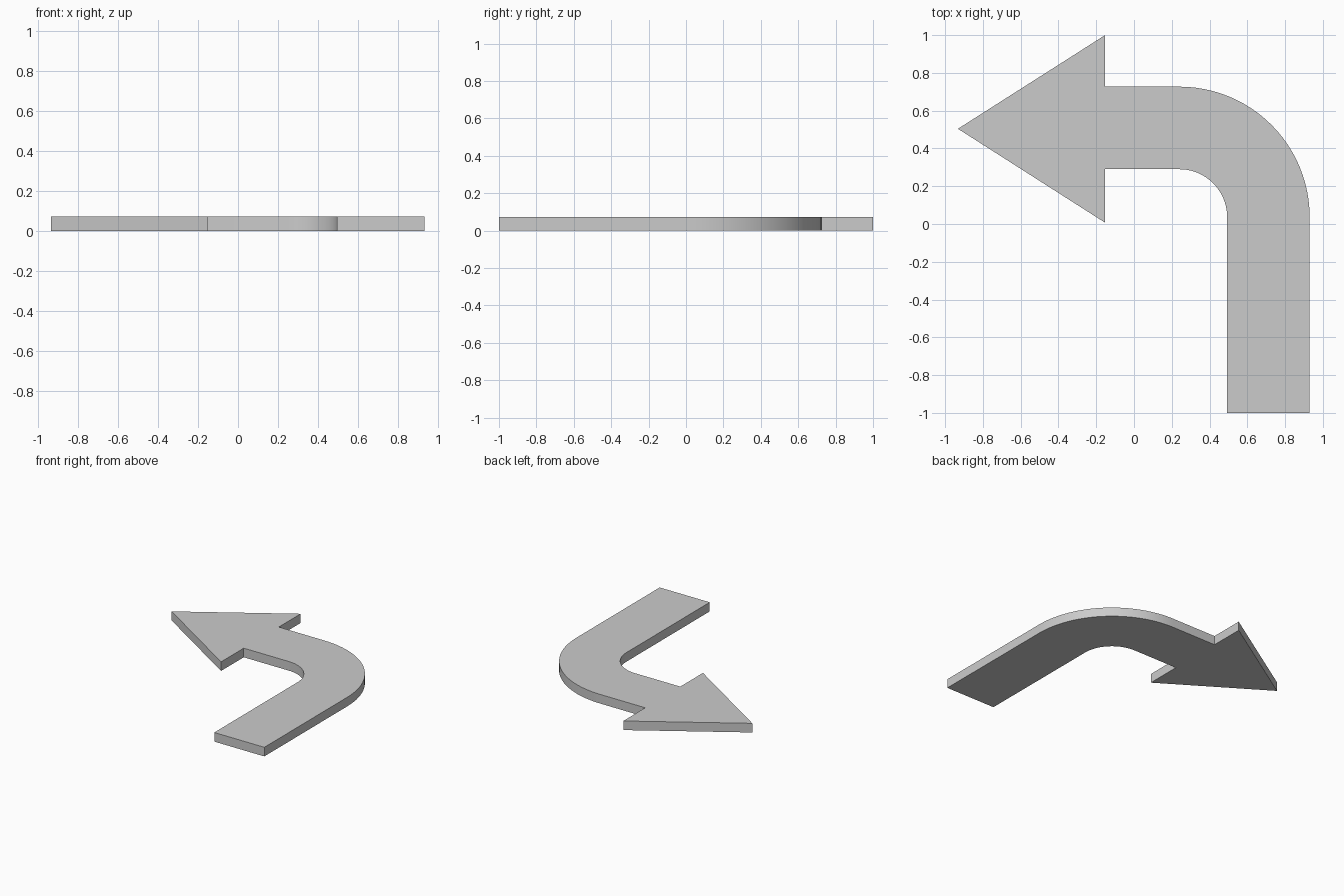
import bpy, bmesh, math

if "Cube" in bpy.data.objects:
    bpy.data.objects.remove(bpy.data.objects["Cube"])

HEIGHT = 0.072
CENTRE = (0.24, 0.037)      # centre of the bend
R_OUT, R_IN = 0.69, 0.253   # outer and inner bend radii
STEPS = 24


def bend(radius, start, end):
    """Points along a circular arc around the bend centre (degrees)."""
    angles = [math.radians(start + (end - start) * i / STEPS) for i in range(STEPS + 1)]
    return [(CENTRE[0] + radius * math.cos(a), CENTRE[1] + radius * math.sin(a)) for a in angles]


# Arrow outline, counter-clockwise: shaft foot, outer bend, head, inner bend
neck = -0.153
outline = [(CENTRE[0] + R_IN, -1.0), (CENTRE[0] + R_OUT, -1.0)]
outline += bend(R_OUT, 0, 90)
outline += [(neck, CENTRE[1] + R_OUT), (neck, 1.0), (-0.932, 0.504),
            (neck, 0.007), (neck, CENTRE[1] + R_IN)]
outline += bend(R_IN, 90, 0)

# Extrude the outline into a flat slab
bm = bmesh.new()
base = bm.faces.new([bm.verts.new((x, y, 0)) for x, y in outline])
top = bmesh.ops.extrude_face_region(bm, geom=[base], use_keep_orig=True)["geom"]
bmesh.ops.translate(bm, vec=(0, 0, HEIGHT),
                    verts=[v for v in top if isinstance(v, bmesh.types.BMVert)])
bmesh.ops.recalc_face_normals(bm, faces=bm.faces)
mesh = bpy.data.meshes.new("turn_arrow")
bm.to_mesh(mesh)
bm.free()

arrow = bpy.data.objects.new("turn_arrow", mesh)
bpy.context.collection.objects.link(arrow)

# Smooth the bend walls, keep the edges sharp
bpy.context.view_layer.objects.active = arrow
arrow.select_set(True)
bpy.ops.object.shade_smooth_by_angle(angle=math.radians(30))
